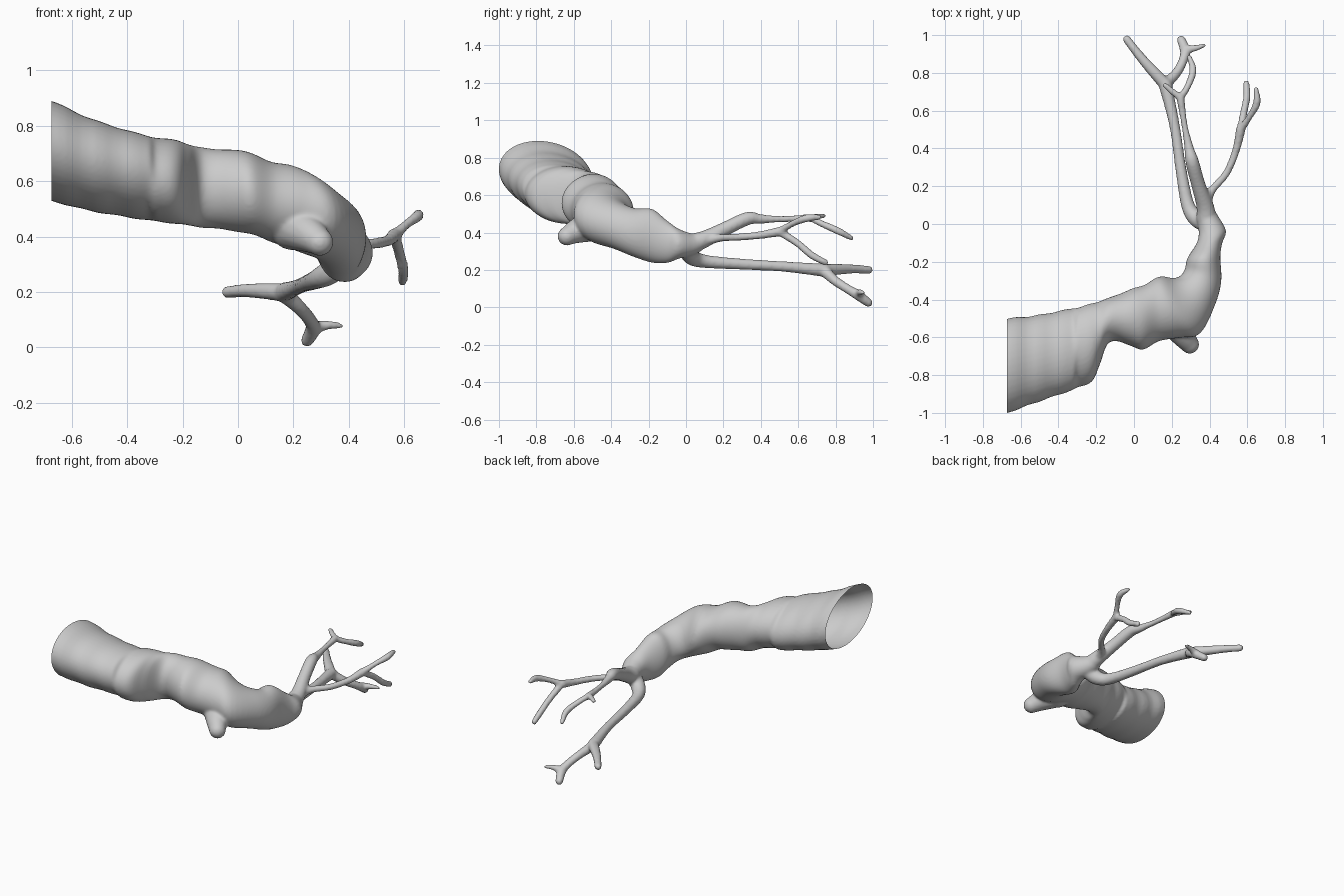
import bpy, bmesh, math
from mathutils import Vector

bm = bmesh.new()


def spline(rows, steps=6):
    """Catmull-Rom interpolation of rows of numbers."""
    out, n = [], len(rows)
    for i in range(n - 1):
        p = [rows[max(i - 1, 0)], rows[i], rows[i + 1], rows[min(i + 2, n - 1)]]
        for s in range(steps):
            t = s / steps
            out.append([0.5 * (2 * b + (c - a) * t + (2 * a - 5 * b + 4 * c - d) * t * t
                               + (3 * b - a - 3 * c + d) * t ** 3) for a, b, c, d in zip(*p)])
    return out + [list(rows[-1])]


def skin(rings):
    """Closed tube through a list of vertex rings."""
    rings = [[bm.verts.new(co) for co in r] for r in rings]
    n = len(rings[0])
    for a, b in zip(rings, rings[1:]):
        for i in range(n):
            bm.faces.new((a[i], a[(i + 1) % n], b[(i + 1) % n], b[i]))
    bm.faces.new(rings[0][::-1])
    bm.faces.new(rings[-1])


def ring(c, u, v, n):
    return [c + u * math.cos(2 * math.pi * i / n) + v * math.sin(2 * math.pi * i / n) for i in range(n)]


def branch(*pts):
    """Round tapering tube with ball ends; points are x, y, z, radius."""
    rows = spline(pts)
    path = [Vector(r[:3]) for r in rows]
    rings = []
    for i, c in enumerate(path):
        t = (path[min(i + 1, len(path) - 1)] - path[max(i - 1, 0)]).normalized()
        u = t.cross(Vector((0, 0, 1))).normalized()
        rings.append(ring(c, u * rows[i][3], u.cross(t) * -rows[i][3], 14))
    skin(rings)
    for k in (0, -1):
        ball = bmesh.ops.create_icosphere(bm, subdivisions=3, radius=rows[k][3])
        bmesh.ops.translate(bm, verts=ball['verts'], vec=path[k])


# Trunk sections: centre x, y, z, heading in degrees, half width, half height
trunk = [
    (-.80, -.79, .745, 0, .26, .195), (-.675, -.752, .71, 0, .248, .182),
    (-.54, -.72, .662, 0, .23, .168), (-.40, -.683, .627, 0, .218, .157),
    (-.30, -.655, .607, 0, .212, .152), (-.22, -.625, .597, 0, .205, .151),
    (-.18, -.575, .587, 0, .168, .148), (-.13, -.507, .577, 0, .117, .144),
    (-.02, -.495, .567, 0, .148, .146), (.05, -.495, .555, 0, .172, .148),
    (.12, -.455, .525, 5, .163, .143), (.19, -.44, .508, 18, .172, .152),
    (.265, -.43, .475, 30, .17, .142), (.335, -.35, .43, 54, .12, .128),
    (.365, -.27, .398, 75, .1, .13), (.37, -.18, .382, 90, .087, .144),
    (.40, -.10, .35, 90, .068, .114), (.415, -.04, .34, 92, .072, .08),
    (.39, .03, .335, 100, .058, .06), (.375, .08, .345, 100, .045, .045)]
rings = []
for x, y, z, yaw, a, b in spline(trunk, 5):
    wob = 1 + .012 * math.sin(x * 47 + y * 9)
    h = math.radians(yaw)
    rings.append(ring(Vector((x, y, z)), Vector((-math.sin(h), math.cos(h), 0)) * a * wob,
                      Vector((0, -.04 * (x < -.3), b * wob)), 40))
skin(rings)

# Side stub on the bend
branch((.20, -.50, .44, .09), (.26, -.59, .405, .065), (.295, -.637, .38, .05))

# Lower branch with its two forks
branch((.385, 0, .315, .045), (.33, .03, .27, .045), (.285, .10, .246, .036), (.25, .28, .232, .03),
       (.215, .52, .218, .028), (.165, .74, .198, .036))
branch((.165, .74, .198, .034), (.10, .81, .203, .03), (.03, .89, .205, .025), (-.038, .978, .2, .022))
branch((.165, .74, .195, .032), (.225, .80, .14, .026), (.262, .87, .095, .025), (.27, .92, .065, .028),
       (.25, .975, .025, .024))
branch((.27, .925, .07, .024), (.32, .93, .08, .018), (.37, .945, .078, .012))

# Upper branch
branch((.385, .03, .34, .055), (.375, .10, .365, .046), (.34, .21, .42, .038), (.308, .33, .475, .036),
       (.292, .40, .472, .026), (.268, .52, .472, .017), (.245, .67, .478, .022))
branch((.245, .67, .478, .02), (.205, .70, .485, .017), (.165, .735, .49, .014))
branch((.245, .67, .478, .02), (.28, .72, .45, .018), (.312, .81, .41, .02), (.292, .885, .37, .014))

# Outer branch
branch((.375, .09, .355, .035), (.41, .175, .37, .022), (.49, .27, .375, .02), (.54, .39, .385, .021),
       (.565, .50, .405, .026))
branch((.565, .50, .405, .022), (.583, .60, .34, .02), (.597, .67, .28, .02), (.594, .745, .24, .018))
branch((.565, .50, .405, .022), (.61, .565, .445, .017), (.65, .64, .475, .021), (.645, .715, .482, .014))

bmesh.ops.recalc_face_normals(bm, faces=bm.faces[:])
mesh = bpy.data.meshes.new("branching_tube")
bm.to_mesh(mesh)
bm.free()
obj = bpy.data.objects.new("branching_tube", mesh)
bpy.context.collection.objects.link(obj)

# Fuse all tubes into one skin and soften the joints
rem = obj.modifiers.new("fuse", 'REMESH')
rem.mode = 'VOXEL'
rem.voxel_size = .009
soft = obj.modifiers.new("soften", 'SMOOTH')
soft.factor = .5
soft.iterations = 6
fused = bpy.data.meshes.new_from_object(obj.evaluated_get(bpy.context.evaluated_depsgraph_get()))
obj.modifiers.clear()

# Slice the wide end open
bm = bmesh.new()
bm.from_mesh(fused)
bmesh.ops.bisect_plane(bm, geom=bm.verts[:] + bm.edges[:] + bm.faces[:], dist=1e-5,
                       plane_co=(-.673, 0, 0), plane_no=(1, 0, 0), clear_inner=True)
for f in bm.faces:
    f.smooth = True
bm.to_mesh(fused)
bm.free()
obj.data = fused
